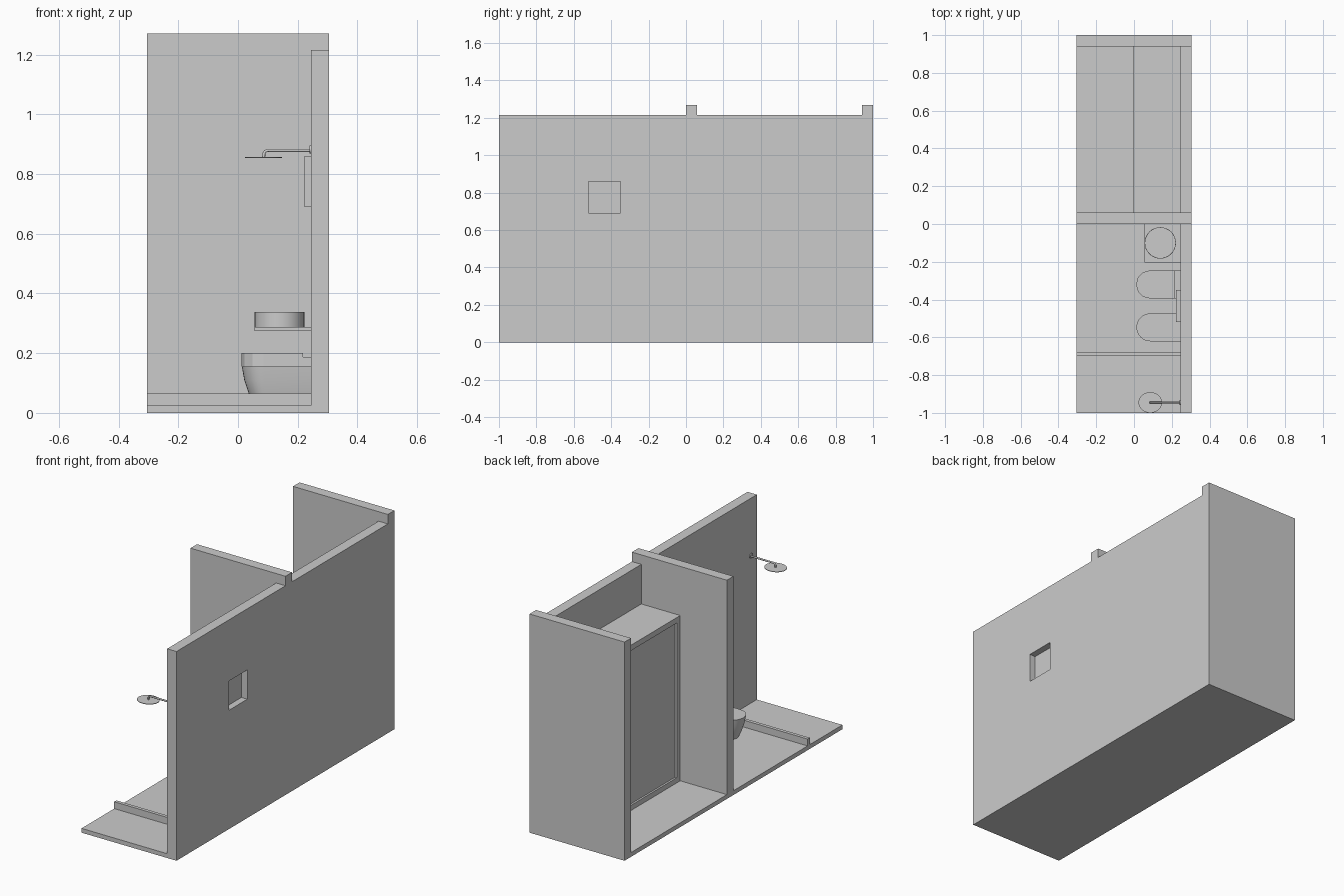
import bpy, bmesh, math

if "Cube" in bpy.data.objects:
    bpy.data.objects.remove(bpy.data.objects["Cube"])


def finish(name, bm, smooth=False):
    bmesh.ops.recalc_face_normals(bm, faces=bm.faces)
    me = bpy.data.meshes.new(name)
    bm.to_mesh(me)
    bm.free()
    ob = bpy.data.objects.new(name, me)
    bpy.context.collection.objects.link(ob)
    if smooth:
        bpy.ops.object.select_all(action='DESELECT')
        ob.select_set(True)
        bpy.context.view_layer.objects.active = ob
        bpy.ops.object.shade_smooth_by_angle(angle=math.radians(35))
    return ob


def box(name, x0, x1, y0, y1, z0, z1):
    bm = bmesh.new()
    bmesh.ops.create_cube(bm, size=1)
    for v in bm.verts:
        v.co = ((x0 + x1) / 2 + v.co.x * (x1 - x0),
                (y0 + y1) / 2 + v.co.y * (y1 - y0),
                (z0 + z1) / 2 + v.co.z * (z1 - z0))
    return finish(name, bm)


def combine(target, other, op):
    mod = target.modifiers.new(op, 'BOOLEAN')
    mod.operation = op
    mod.solver = 'EXACT'
    mod.object = other
    bpy.context.view_layer.objects.active = target
    bpy.ops.object.modifier_apply(modifier=mod.name)
    bpy.data.objects.remove(other)


def loft(name, rings, smooth=False):
    """Closed solid through a stack of equal-length rings."""
    bm = bmesh.new()
    loops = [[bm.verts.new(p) for p in r] for r in rings]
    n = len(loops[0])
    for a, b in zip(loops, loops[1:]):
        for i in range(n):
            j = (i + 1) % n
            bm.faces.new((a[i], a[j], b[j], b[i]))
    bm.faces.new(loops[0])
    bm.faces.new(loops[-1])
    return finish(name, bm, smooth)


def circle(cx, cy, z, rx, ry=None, n=32):
    ry = ry or rx
    return [(cx + rx * math.cos(2 * math.pi * i / n),
             cy + ry * math.sin(2 * math.pi * i / n), z) for i in range(n)]


def d_ring(cy, z, front, half, back, n):
    """D-shaped outline: round towards -x, straight against the wall."""
    pts = [(back, cy + half, z)]
    for i in range(n + 1):
        a = math.pi / 2 + math.pi * i / n
        pts.append((front + half + half * math.cos(a), cy + half * math.sin(a), z))
    return pts + [(back, cy - half, z)]


# room shell: floor, long wall and two partitions with a window opening
WX, FZ = 0.245, 0.025
shell = box("room_shell", -0.305, 0.305, -1, 1, 0, FZ)
combine(shell, box("long_wall", WX, 0.305, -1, 1, 0, 1.215), 'UNION')
for y in (0.0, 0.94):
    combine(shell, box("partition", -0.305, 0.305, y, y + 0.06, 0, 1.27), 'UNION')
combine(shell, box("opening", 0.2, 0.35, -0.52, -0.35, 0.69, 0.86), 'DIFFERENCE')

# wall box set in the opening, projecting inside
box("wall_box", 0.222, 0.267, -0.52, -0.35, 0.69, 0.86)

# shower kerb
box("shower_kerb", -0.305, WX, -0.70, -0.68, FZ, 0.065)

# wardrobe with a shallow inset front panel
wardrobe = box("wardrobe", -0.005, WX, 0.06, 0.94, FZ, 0.985)
combine(wardrobe, box("inset", -0.05, 0.006, 0.092, 0.908, 0.055, 0.953), 'DIFFERENCE')

# sink shelf and thin-walled round basin
box("sink_shelf", 0.055, WX, -0.205, 0, 0.275, 0.287)
loft("basin", [circle(0.139, -0.1, z, r) for z, r in
               ((0.287, 0.083), (0.338, 0.083), (0.338, 0.08), (0.291, 0.08))], True)

# bidet, toilet bowl, faceted lid and hinge ledge
TAPER = ((FZ, 0.055, 0.048), (0.065, 0.036, 0.058), (0.11, 0.021, 0.068), (0.155, 0.013, 0.074))
for name, cy, n in (("bidet", -0.547, 16), ("toilet_bowl", -0.32, 6)):
    loft(name, [d_ring(cy, z, f, h, WX, n) for z, f, h in TAPER], n > 8)
loft("toilet_lid", [d_ring(-0.32, z, 0.011, 0.075, 0.217, 6) for z in (0.155, 0.2)])
box("hinge_ledge", 0.217, WX, -0.395, -0.245, 0.155, 0.187)

# shower head, bent arm and wall flange
SY = -0.945
loft("shower_head", [circle(0.086, SY, z, 0.062, 0.055) for z in (0.854, 0.857)], True)
path = [(0.245, 0.879), (0.1, 0.879), (0.091, 0.876), (0.087, 0.869), (0.086, 0.856)]
rings = []
for i, (x, z) in enumerate(path):
    a, b = path[max(i - 1, 0)], path[min(i + 1, len(path) - 1)]
    tx, tz = b[0] - a[0], b[1] - a[1]
    m = math.hypot(tx, tz)
    rings.append([(x - tz / m * c, SY + s, z + tx / m * c) for c, s in
                  ((0.005 * math.cos(k * math.pi / 6), 0.005 * math.sin(k * math.pi / 6))
                   for k in range(12))])
loft("shower_arm", rings, True)
loft("wall_flange", [[(x, SY + 0.014 * math.cos(k * math.pi / 8), 0.882 + 0.014 * math.sin(k * math.pi / 8))
                      for k in range(16)] for x in (0.24, WX)], True)
